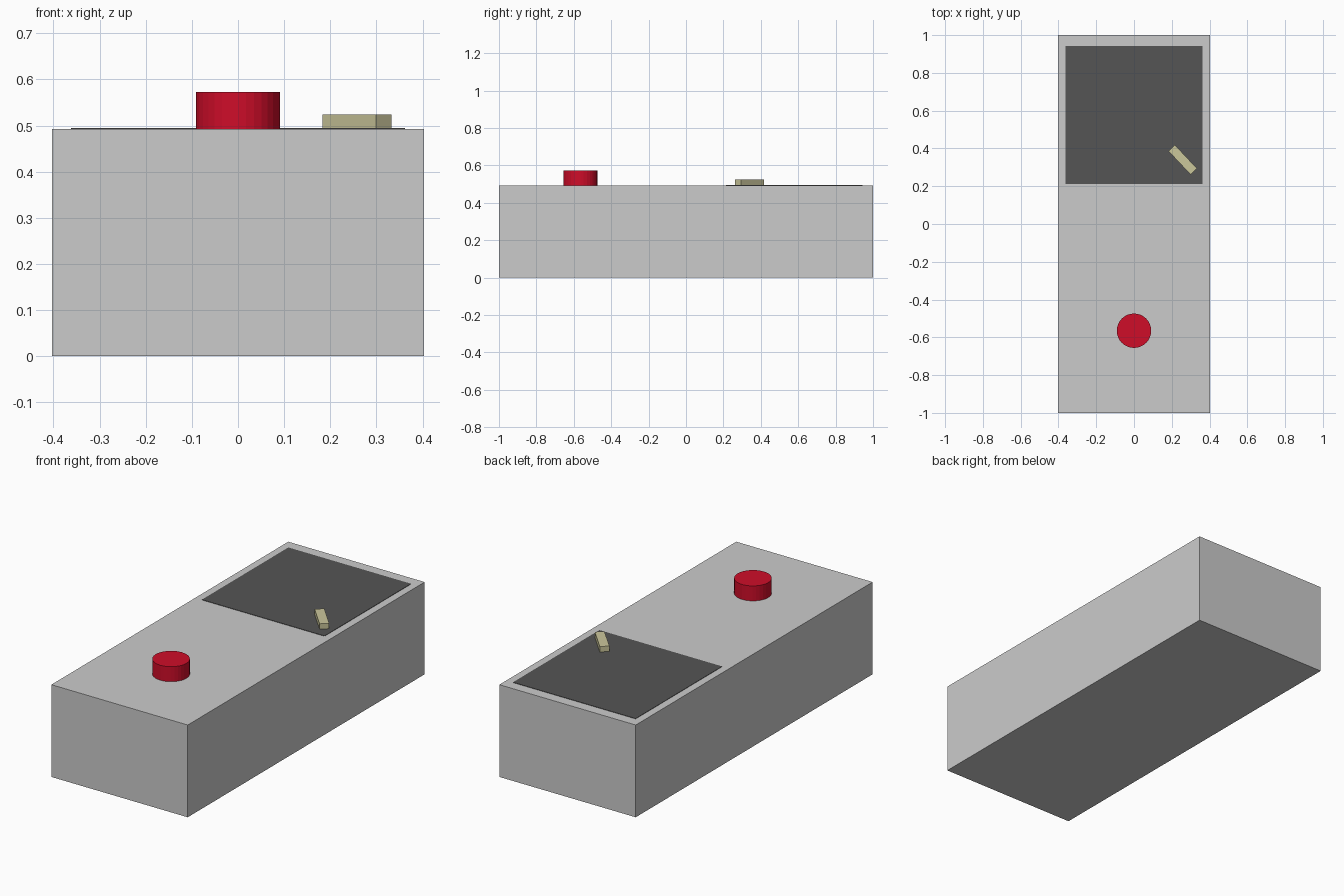
import bpy
import bmesh
import math
from mathutils import Matrix

if "Cube" in bpy.data.objects:
    bpy.data.objects.remove(bpy.data.objects["Cube"])


def paint(obj, color):
    mat = bpy.data.materials.new(obj.name + "_colour")
    mat.diffuse_color = (*color, 1.0)
    mat.use_nodes = True
    mat.node_tree.nodes["Principled BSDF"].inputs["Base Color"].default_value = mat.diffuse_color
    obj.data.materials.append(mat)


def make(name, bm, color=None):
    mesh = bpy.data.meshes.new(name)
    bm.to_mesh(mesh)
    bm.free()
    obj = bpy.data.objects.new(name, mesh)
    bpy.context.collection.objects.link(obj)
    if color:
        paint(obj, color)
    return obj


def box(name, center, size, angle=0.0, color=None):
    """Box whose origin sits at the middle of its base."""
    bm = bmesh.new()
    bmesh.ops.create_cube(bm, size=1.0, matrix=Matrix.Diagonal((*size, 1.0)))
    bmesh.ops.translate(bm, verts=bm.verts, vec=(0, 0, size[2] / 2))
    obj = make(name, bm, color)
    obj.location = center
    obj.rotation_euler.z = angle
    return obj


def cylinder(name, center, radius, height, sides, color=None):
    bm = bmesh.new()
    bmesh.ops.create_cone(bm, cap_ends=True, segments=sides, radius1=radius,
                          radius2=radius, depth=height)
    bmesh.ops.translate(bm, verts=bm.verts, vec=(0, 0, height / 2))
    obj = make(name, bm, color)
    obj.location = center
    return obj


TOP = 0.493

# main housing
box("housing", (0, 0, 0), (0.806, 2.0, TOP))

# thin dark panel laid on the rear of the top
box("dark_panel", (0, 0.578, TOP - 0.002), (0.725, 0.73, 0.004),
    color=(0.09, 0.09, 0.09))

# round push button at the front
cylinder("push_button", (0, -0.565, TOP - 0.01), 0.091, 0.09, 32,
         color=(0.62, 0.004, 0.022))

# small slanted bar resting on the panel
box("slanted_bar", (0.258, 0.34, TOP - 0.005), (0.17, 0.047, 0.036),
    angle=math.radians(-46.8), color=(0.6, 0.57, 0.33))
